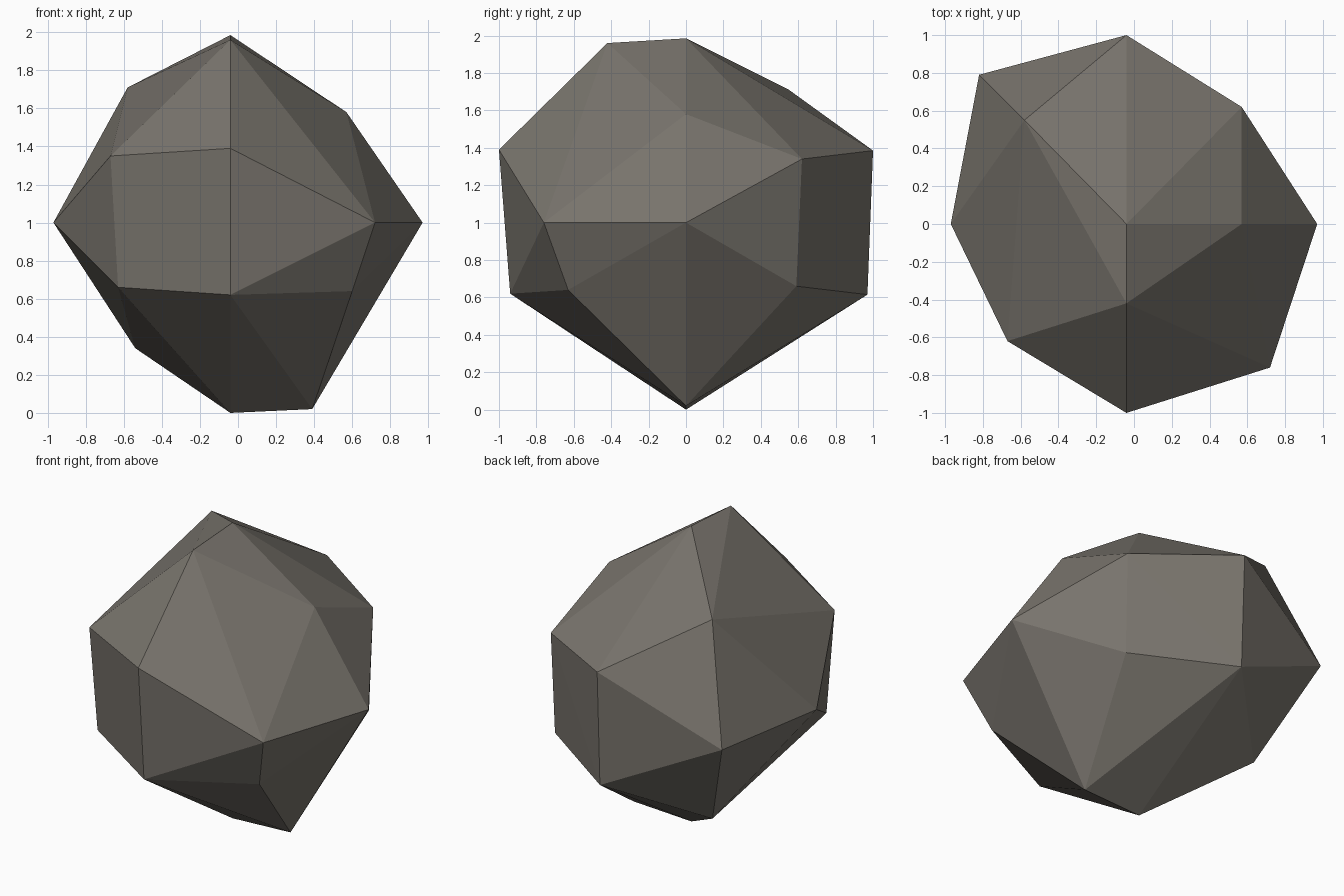
import bpy
import bmesh

if "Cube" in bpy.data.objects:
    bpy.data.objects.remove(bpy.data.objects["Cube"])

# Flat warm grey stone colour
stone = bpy.data.materials.new("warm_grey_stone")
stone.diffuse_color = (0.19, 0.175, 0.152, 1.0)
stone.use_nodes = True
stone.node_tree.nodes["Principled BSDF"].inputs["Base Color"].default_value = stone.diffuse_color

# Corner points of the chipped boulder, from crown to foot
crown = [(-0.04, 0, 1.985), (-0.04, -0.42, 1.96), (-0.58, 0.55, 1.71), (0.57, 0, 1.58)]
shoulder = [(-0.04, 1, 1.385), (-0.04, -1, 1.39), (-0.67, -0.62, 1.35), (0.57, 0.62, 1.34)]
waist = [(0.97, 0, 1), (-0.97, 0, 1), (0.72, -0.76, 1), (-0.82, 0.79, 0.99)]
hip = [(-0.04, 0.97, 0.615), (-0.04, -0.94, 0.62), (-0.63, -0.59, 0.66),
       (0.6, -0.63, 0.64), (0.56, 0.59, 0.66)]
foot = [(-0.54, 0.49, 0.34), (0.39, 0, 0.02), (-0.04, 0, 0)]

# Boulder: flat facets stretched over the corner points
bm = bmesh.new()
for point in crown + shoulder + waist + hip + foot:
    bm.verts.new(point)
bmesh.ops.convex_hull(bm, input=bm.verts[:])
bmesh.ops.recalc_face_normals(bm, faces=bm.faces[:])

mesh = bpy.data.meshes.new("boulder")
bm.to_mesh(mesh)
bm.free()
mesh.materials.append(stone)
boulder = bpy.data.objects.new("boulder", mesh)
bpy.context.collection.objects.link(boulder)
